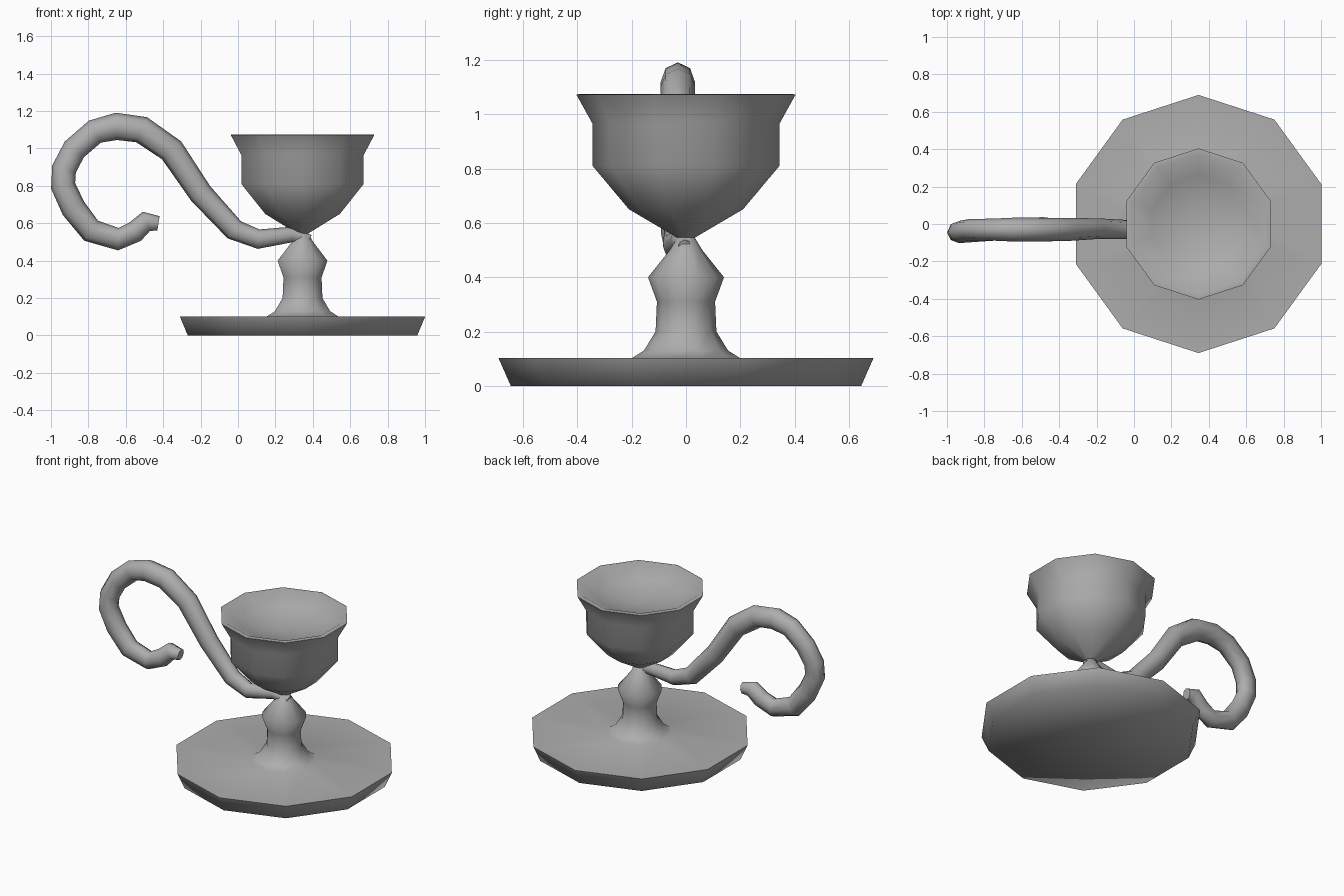
import bpy, bmesh, math
from mathutils import Vector

if "Cube" in bpy.data.objects:
    bpy.data.objects.remove(bpy.data.objects["Cube"])

CX = 0.345   # axis of the cup and foot
SIDES = 10

metal = bpy.data.materials.new("grey metal")
metal.diffuse_color = (0.42, 0.42, 0.42, 1)
metal.use_nodes = True
metal.node_tree.nodes["Principled BSDF"].inputs["Base Color"].default_value = metal.diffuse_color


def finish(bm, name):
    bmesh.ops.recalc_face_normals(bm, faces=bm.faces[:])
    me = bpy.data.meshes.new(name)
    bm.to_mesh(me)
    bm.free()
    me.materials.append(metal)
    ob = bpy.data.objects.new(name, me)
    bpy.context.collection.objects.link(ob)
    bpy.ops.object.select_all(action='DESELECT')
    ob.select_set(True)
    bpy.context.view_layer.objects.active = ob
    bpy.ops.object.shade_smooth_by_angle(angle=math.radians(70))
    return ob


def bridge(bm, a, b):
    n = len(a)
    for i in range(n):
        j = (i + 1) % n
        if n == len(b):
            bm.faces.new((a[i], a[j], b[j], b[i]))
        else:
            bm.faces.new((a[i], a[j], b[0]))


def lathe(name, profile):
    """Turn (radius, z) points round the axis; radius 0 closes the shape."""
    bm = bmesh.new()
    rings = []
    for r, z in profile:
        if r == 0:
            rings.append([bm.verts.new((CX, 0, z))])
        else:
            rings.append([bm.verts.new((CX + r * math.cos(t), r * math.sin(t), z))
                          for t in (math.pi / 2 + math.tau * i / SIDES for i in range(SIDES))])
    for a, b in zip(rings, rings[1:]):
        if len(a) == 1:
            a, b = b, a
        bridge(bm, a, b)
    return finish(bm, name)


# Foot plate flowing into the turned stem
lathe("foot_and_stem", [(0, 0), (0.645, 0), (0.69, 0.102), (0.2, 0.102), (0.155, 0.13),
                        (0.112, 0.2), (0.107, 0.31), (0.14, 0.4), (0.06, 0.5),
                        (0.03, 0.55), (0, 0.56)])

# Cup with flared lip and a shallow dished top
lathe("cup", [(0, 0.53), (0.04, 0.55), (0.21, 0.65), (0.344, 0.81), (0.344, 0.965),
              (0.404, 1.073), (0.375, 1.075), (0.26, 1.015), (0, 0.965)])

# Curled handle: x, y, z, radius along its centre line
path = [(-0.425, -0.005, 0.60, 0.038), (-0.49, -0.01, 0.61, 0.055), (-0.55, -0.02, 0.555, 0.058),
        (-0.64, -0.03, 0.515, 0.06), (-0.785, -0.035, 0.56, 0.065), (-0.88, -0.04, 0.68, 0.067),
        (-0.935, -0.045, 0.80, 0.066), (-0.93, -0.04, 0.89, 0.066), (-0.875, -0.03, 0.995, 0.066),
        (-0.765, -0.03, 1.09, 0.067), (-0.65, -0.03, 1.118, 0.073), (-0.515, -0.03, 1.10, 0.073),
        (-0.355, -0.03, 0.99, 0.07), (-0.2, -0.025, 0.76, 0.064), (-0.02, -0.03, 0.565, 0.058),
        (0.11, -0.04, 0.515, 0.052), (0.29, -0.02, 0.54, 0.042), (0.385, -0.005, 0.51, 0.028)]
bm = bmesh.new()
pts = [Vector(p[:3]) for p in path]
rings = []
for k, p in enumerate(pts):
    d = pts[min(k + 1, len(pts) - 1)] - pts[max(k - 1, 0)]
    d.normalize()
    side = Vector((0, 1, 0))
    up = d.cross(side).normalized()
    r = path[k][3]
    rings.append([bm.verts.new(p + r * (math.cos(t) * up + 0.87 * math.sin(t) * side))
                  for t in (math.tau * i / 8 for i in range(8))])
for a, b in zip(rings, rings[1:]):
    bridge(bm, a, b)
bm.faces.new(rings[0])
bm.faces.new(rings[-1])
finish(bm, "curled_handle")
